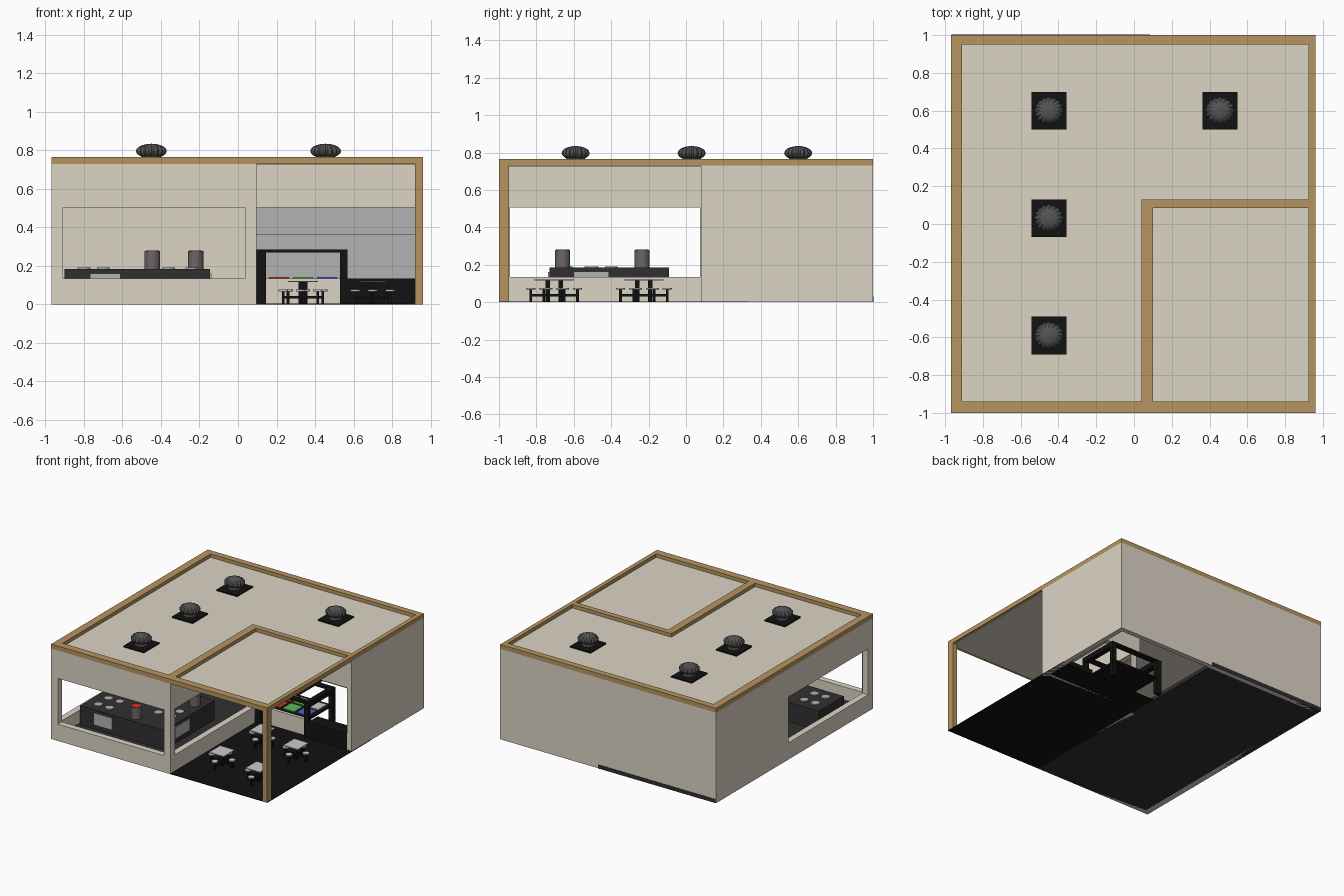
import bpy, bmesh, math
from mathutils import Matrix, Vector

if "Cube" in bpy.data.objects:
    bpy.data.objects.remove(bpy.data.objects["Cube"])


def mat(name, r, g, b):
    m = bpy.data.materials.new(name)
    m.diffuse_color = (r, g, b, 1)
    m.use_nodes = True
    m.node_tree.nodes["Principled BSDF"].inputs["Base Color"].default_value = m.diffuse_color
    return m


BEIGE = mat("plaster", 0.72, 0.66, 0.56)
WOOD = mat("wood", 0.47, 0.30, 0.12)
BLACK = mat("black", 0.006, 0.006, 0.006)
DARK = mat("dark_steel", 0.03, 0.03, 0.032)
VENT = mat("vent_metal", 0.09, 0.09, 0.09)
GREY = mat("steel", 0.45, 0.45, 0.45)
WHITE = mat("white", 0.8, 0.8, 0.8)
POT = mat("pot_metal", 0.16, 0.13, 0.13)
RED = mat("red", 0.6, 0.04, 0.02)
GREEN = mat("green", 0.1, 0.5, 0.08)
BLUE = mat("blue", 0.08, 0.12, 0.6)


def finish(bm, name, m):
    me = bpy.data.meshes.new(name)
    bm.to_mesh(me)
    bm.free()
    ob = bpy.data.objects.new(name, me)
    bpy.context.collection.objects.link(ob)
    if m:
        me.materials.append(m)
    return ob


def add_box(bm, x0, x1, y0, y1, z0, z1):
    c = Vector(((x0 + x1) / 2, (y0 + y1) / 2, (z0 + z1) / 2))
    M = Matrix.Translation(c) @ Matrix.Diagonal((x1 - x0, y1 - y0, z1 - z0, 1))
    bmesh.ops.create_cube(bm, size=1, matrix=M)


def box(name, m, *bounds):
    bm = bmesh.new()
    for b in bounds:
        add_box(bm, *b)
    return finish(bm, name, m)


def cylinder(name, m, x, y, z0, z1, r, seg=20):
    bm = bmesh.new()
    bmesh.ops.create_cone(bm, cap_ends=True, segments=seg, radius1=r, radius2=r, depth=z1 - z0,
                          matrix=Matrix.Translation((x, y, (z0 + z1) / 2)))
    ob = finish(bm, name, m)
    for p in ob.data.polygons:
        p.use_smooth = len(p.vertices) == 4
    for e in ob.data.edges:
        a, b = (ob.data.vertices[i].co.z for i in e.vertices)
        e.use_edge_sharp = abs(a - b) < 1e-5
    return ob


def cut(ob, *bounds):
    c = box(ob.name + "_cutter", None, bounds)
    c.hide_render = True
    c.display_type = 'WIRE'
    mod = ob.modifiers.new("opening", 'BOOLEAN')
    mod.operation = 'DIFFERENCE'
    mod.solver = 'EXACT'
    mod.object = c


SILL, HEAD, TOP = 0.135, 0.505, 0.73

# Outer walls, with window openings around the kitchen
cut(box("front_wall", BEIGE, (-0.97, 0.095, -1, -0.95, 0, TOP)), -0.91, 0.04, -1.1, -0.9, SILL, HEAD)
cut(box("left_wall", BEIGE, (-0.97, -0.92, -0.95, 1, 0, TOP)), -1.1, -0.8, -0.94, 0.08, SILL, HEAD)
cut(box("patio_side_wall", BEIGE, (0.045, 0.095, -0.95, 0.08, 0, TOP)), 0, 0.2, -0.94, 0.075, SILL, HEAD)
box("back_wall", BEIGE, (-0.92, 0.96, 0.96, 1, 0, TOP))
box("right_wall", BEIGE, (0.92, 0.96, 0.08, 0.96, 0, TOP))
box("serving_header", BEIGE, (0.045, 0.92, 0.08, 0.12, HEAD, TOP))
box("serving_sill", BEIGE, (0.095, 0.92, 0.11, 0.13, 0, SILL))

# Roof slab and raised wooden trim
box("roof", BEIGE, (-0.95, 0.94, -0.97, 0.98, 0.725, 0.738))
box("roof_trim", WOOD,
    (-0.97, -0.91, -1, 1, TOP, 0.766), (-0.91, 0.96, 0.95, 1, TOP, 0.766),
    (-0.91, 0.96, -1, -0.94, TOP, 0.766), (0.925, 0.96, -0.94, 0.95, TOP, 0.766),
    (0.04, 0.1, -0.94, 0.13, TOP, 0.766), (0.1, 0.925, 0.085, 0.13, TOP, 0.766))
box("corner_post", WOOD, (0.92, 0.96, -1, -0.945, 0, TOP))

# Floors
box("kitchen_floor", DARK, (-0.965, 0.085, -0.995, 1.003, 0, 0.03))
box("patio_floor", BLACK, (0.085, 0.962, -1, 0.33, 0, 0.004))

# Turbine roof vents: square base, neck and ribbed dome
for i, (x, y) in enumerate([(-0.45, 0.6), (-0.45, 0.03), (-0.45, -0.59), (0.455, 0.6)]):
    box(f"vent_base_{i}", BLACK, (x - 0.092, x + 0.092, y - 0.1, y + 0.1, 0.735, 0.748))
    cylinder(f"vent_neck_{i}", VENT, x, y, 0.745, 0.785, 0.05)
    bm = bmesh.new()
    bmesh.ops.create_uvsphere(bm, u_segments=32, v_segments=10, radius=1)
    for v in bm.verts:
        k = round(math.atan2(v.co.y, v.co.x) / (math.pi / 16))
        f = 0.88 if k % 2 else 1
        v.co = Vector((x + v.co.x * f * 0.08, y + v.co.y * f * 0.075, 0.797 + v.co.z * 0.038))
    finish(bm, f"vent_dome_{i}", VENT)

# Corner range with two oven doors, burners and pots
box("range_front", DARK, (-0.9, -0.145, -0.73, -0.41, 0.03, 0.185))
box("range_side", DARK, (-0.45, -0.145, -0.41, -0.09, 0.03, 0.185))
box("oven_door_front", GREY, (-0.77, -0.61, -0.738, -0.73, 0.07, 0.162))
box("oven_door_side", GREY, (-0.145, -0.137, -0.6, -0.415, 0.07, 0.162))
burners = [(-0.8, -0.64), (-0.7, -0.64), (-0.8, -0.51), (-0.7, -0.51),
           (-0.24, -0.5), (-0.24, -0.4), (-0.36, -0.5), (-0.36, -0.4)]
for i, (x, y) in enumerate(burners):
    cylinder(f"burner_{i}", GREY, x, y, 0.185, 0.191, 0.033)
for i, (x, y) in enumerate([(-0.445, -0.66), (-0.22, -0.235)]):
    cylinder(f"pot_{i}", POT, x, y, 0.185, 0.279, 0.041, 24)
    cylinder(f"pot_contents_{i}", RED, x, y, 0.278, 0.281, 0.034, 24)

# Serving counter, buffet trays and black frame above them
box("counter", BLACK, (0.57, 0.92, 0.08, 0.2, 0, SILL))
box("buffet_top", BLACK, (0.135, 0.54, 0.13, 0.43, 0.12, SILL))
for i, m in enumerate([RED, GREEN, BLUE, RED, GREEN, WHITE]):
    x, y = 0.16 + (i % 3) * 0.125, 0.16 + (i // 3) * 0.13
    box(f"tray_{i}", m, (x, x + 0.105, y, y + 0.11, 0.134, 0.142))
box("buffet_frame", BLACK, (0.097, 0.145, 0.085, 0.11, 0, 0.245), (0.53, 0.57, 0.085, 0.11, 0, 0.245),
    (0.097, 0.145, 0.4, 0.43, 0, 0.245), (0.53, 0.57, 0.4, 0.43, 0, 0.245),
    (0.097, 0.145, 0.085, 0.43, 0.245, 0.285), (0.53, 0.57, 0.085, 0.43, 0.245, 0.285),
    (0.145, 0.53, 0.085, 0.13, 0.27, 0.285), (0.145, 0.53, 0.385, 0.43, 0.27, 0.285))
box("steel_back_panel", GREY, (0.09, 0.92, 0.945, 0.96, SILL, 0.36), (0.09, 0.92, 0.935, 0.96, 0.36, 0.56))

# Patio tables with four attached stools each
for i, (x, y) in enumerate([(0.325, -0.67), (0.7, -0.74), (0.35, -0.19), (0.7, -0.26)]):
    box(f"table_top_{i}", WHITE, (x - 0.065, x + 0.065, y - 0.07, y + 0.07, 0.116, 0.123))
    box(f"table_frame_{i}", BLACK, (x - 0.012, x + 0.012, y - 0.012, y + 0.012, 0, 0.116),
        (x - 0.095, x + 0.095, y - 0.007, y + 0.007, 0.03, 0.045),
        (x - 0.007, x + 0.007, y - 0.095, y + 0.095, 0.03, 0.045))
    for k in range(4):
        sx, sy = x + 0.09 * math.cos(k * math.pi / 2), y + 0.09 * math.sin(k * math.pi / 2)
        box(f"stool_leg_{i}_{k}", BLACK, (sx - 0.007, sx + 0.007, sy - 0.007, sy + 0.007, 0, 0.07))
        cylinder(f"stool_seat_{i}_{k}", WHITE, sx, sy, 0.068, 0.077, 0.025, 16)
